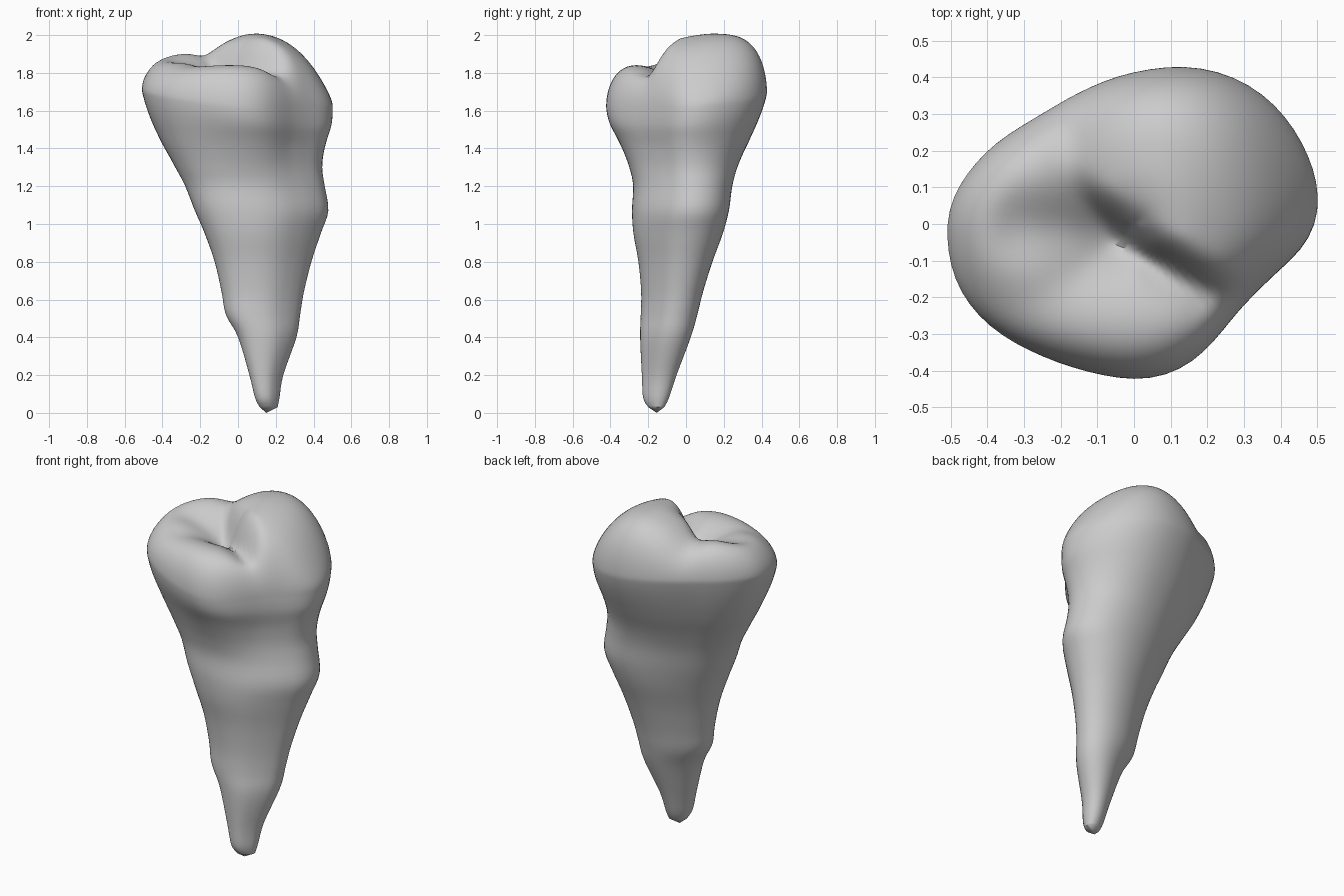
import bpy, bmesh, math

if "Cube" in bpy.data.objects:
    bpy.data.objects.remove(bpy.data.objects["Cube"])

SEGS = 72
RIM = 1.66

# Root and lower crown extents: z, x min, x max, y min, y max
PROFILE = [
    (0.03, 0.115, 0.21, -0.2, -0.115), (0.08, 0.09, 0.22, -0.228, -0.09),
    (0.2, 0.06, 0.24, -0.235, -0.05), (0.4, 0, 0.31, -0.245, 0.025),
    (0.52, -0.065, 0.33, -0.242, 0.06), (0.64, -0.088, 0.35, -0.24, 0.09),
    (0.8, -0.125, 0.39, -0.255, 0.14), (0.95, -0.178, 0.44, -0.282, 0.195),
    (1.07, -0.23, 0.48, -0.29, 0.227), (1.2, -0.282, 0.462, -0.285, 0.245),
    (1.3, -0.335, 0.45, -0.307, 0.272), (1.4, -0.39, 0.463, -0.345, 0.315),
    (1.52, -0.457, 0.497, -0.398, 0.377), (1.6, -0.493, 0.508, -0.422, 0.413),
    (RIM, -0.511, 0.51, -0.431, 0.431)]

# Crown outline at its widest, counter-clockwise
OUTLINE = [
    (0.505, 0.06), (0.47, 0.2), (0.38, 0.33), (0.25, 0.41), (0.1, 0.43),
    (-0.08, 0.39), (-0.25, 0.3), (-0.4, 0.2), (-0.49, 0.08), (-0.51, -0.03),
    (-0.48, -0.17), (-0.38, -0.29), (-0.2, -0.38), (0, -0.425), (0.12, -0.4),
    (0.2, -0.34), (0.28, -0.24), (0.38, -0.14), (0.47, -0.05)]

# Cusps: centre x, centre y, height, falloff in x, falloff in y, inner wall steepness
CUSPS = [(0.1, 0.18, 2.01, 1.6, 0.5, 14), (-0.34, 0.14, 1.925, 1.5, 0.7, 0),
         (-0.1, -0.34, 1.855, 0.2, 0.9, 0)]
# Fissures: start, end, depth, width
FISSURES = [((-0.3, -0.01), (-0.05, -0.03), 0.055, 0.1),
            ((-0.05, -0.03), (0.18, -0.19), 0.03, 0.06)]


def spline(points, steps, closed=False):
    """Catmull-Rom curve through rows of any length."""
    n, out = len(points), []
    pick = (lambda i: points[i % n]) if closed else (lambda i: points[min(max(i, 0), n - 1)])
    for i in range(n if closed else n - 1):
        quad = [pick(i + k) for k in (-1, 0, 1, 2)]
        for s in range(steps):
            t = s / steps
            out.append(tuple(
                b + 0.5 * t * (c - a + t * (2 * a - 5 * b + 4 * c - d + t * (3 * (b - c) + d - a)))
                for a, b, c, d in zip(*quad)))
    return out if closed else out + [points[-1]]


def smoothstep(a, b, v):
    t = min(max((v - a) / (b - a), 0), 1)
    return t * t * (3 - 2 * t)


# Outline as unit radius by angle
polar = sorted((math.atan2(y / 0.43, x / 0.51) % math.tau, math.hypot(x / 0.51, y / 0.43))
               for x, y in spline(OUTLINE, 12, True))


def crown_radius(angle):
    return min(polar, key=lambda p: abs((p[0] - angle + math.pi) % math.tau - math.pi))[1]


def root_radius(angle, lean=0.3):
    return math.sqrt((1 - lean ** 2) / (1 - lean * math.sin(2 * angle)))


ANGLES = [math.tau * i / SEGS for i in range(SEGS)]
CROWN = [crown_radius(a) for a in ANGLES]
CROWN = [(CROWN[i - 1] + 2 * CROWN[i] + CROWN[(i + 1) % SEGS]) / 4 for i in range(SEGS)]
ROOT = [root_radius(a) for a in ANGLES]


def tilt(x, y):
    return 0.1 * (y - x)


def chewing_height(x, y):
    # The tall cusp drops steeply beyond a diagonal line facing the fissures
    inner = max(0, 0.55 * (0.1 - x) - 0.83 * y)
    lobes = [h - a * (x - cx) ** 2 - b * (y - cy) ** 2 - wall * inner ** 2
             for cx, cy, h, a, b, wall in CUSPS]
    z = math.log(sum(math.exp(60 * (v - 1.9)) for v in lobes)) / 60 + 1.9
    cut = 0
    for (ax, ay), (bx, by), depth, width in FISSURES:
        dx, dy = bx - ax, by - ay
        t = min(max(((x - ax) * dx + (y - ay) * dy) / (dx * dx + dy * dy), 0), 1)
        d = math.hypot(x - ax - t * dx, y - ay - t * dy)
        cut = max(cut, depth * math.exp(-(d / width) ** 2))
    return z - cut


bm = bmesh.new()
rings = []

# Root and flaring crown wall
for z, x0, x1, y0, y1 in spline(PROFILE, 4):
    mix = 0.25 + 0.75 * smoothstep(1.08, 1.58, z)
    ring = []
    for a, rc, rr in zip(ANGLES, CROWN, ROOT):
        r = rr + (rc - rr) * mix
        x = (x0 + x1) / 2 + (x1 - x0) / 2 * r * math.cos(a)
        y = (y0 + y1) / 2 + (y1 - y0) / 2 * r * math.sin(a)
        ring.append(bm.verts.new((x, y, z + tilt(x, y) * smoothstep(1.4, RIM, z))))
    rings.append(ring)

# Chewing surface, domed in from the rim, then flat rings to the centre
rim = [v.co.copy() for v in rings[-1]]
CAP, INNER = 30, 9
dome = [k / CAP * math.pi / 2 for k in range(1, CAP)]
steps = [(math.cos(u) ** (1 / 3), math.sin(u)) for u in dome]
last = steps[-1][0]
steps += [(last * (1 - k / INNER), 1) for k in range(1, INNER)]
for s, lift in steps:
    ring = []
    for p in rim:
        x, y = p.x * s, p.y * s
        ring.append(bm.verts.new((x, y, p.z + (chewing_height(x, y) - p.z) * lift)))
    rings.append(ring)

for low, high in zip(rings, rings[1:]):
    for i in range(SEGS):
        j = (i + 1) % SEGS
        bm.faces.new((low[i], low[j], high[j], high[i]))

# Close the tip of the root and the centre of the crown
tip = bm.verts.new((0.15, -0.155, 0))
middle = bm.verts.new((0, 0, chewing_height(0, 0)))
for i in range(SEGS):
    j = (i + 1) % SEGS
    bm.faces.new((tip, rings[0][j], rings[0][i]))
    bm.faces.new((middle, rings[-1][i], rings[-1][j]))

# Soften the crown
soft = [v for v in bm.verts if v.co.z > 1.45]
for _ in range(3):
    bmesh.ops.smooth_vert(bm, verts=soft, factor=0.5,
                          use_axis_x=True, use_axis_y=True, use_axis_z=True)
bmesh.ops.recalc_face_normals(bm, faces=bm.faces)

mesh = bpy.data.meshes.new("tooth")
bm.to_mesh(mesh)
bm.free()
tooth = bpy.data.objects.new("tooth", mesh)
bpy.context.collection.objects.link(tooth)

# Plain grey material
grey = bpy.data.materials.new("plain_grey")
grey.use_nodes = True
colour = (0.6, 0.6, 0.6, 1)
grey.diffuse_color = colour
grey.node_tree.nodes["Principled BSDF"].inputs["Base Color"].default_value = colour
mesh.materials.append(grey)

bpy.context.view_layer.objects.active = tooth
tooth.select_set(True)
bpy.ops.object.shade_smooth_by_angle(angle=math.radians(50))
